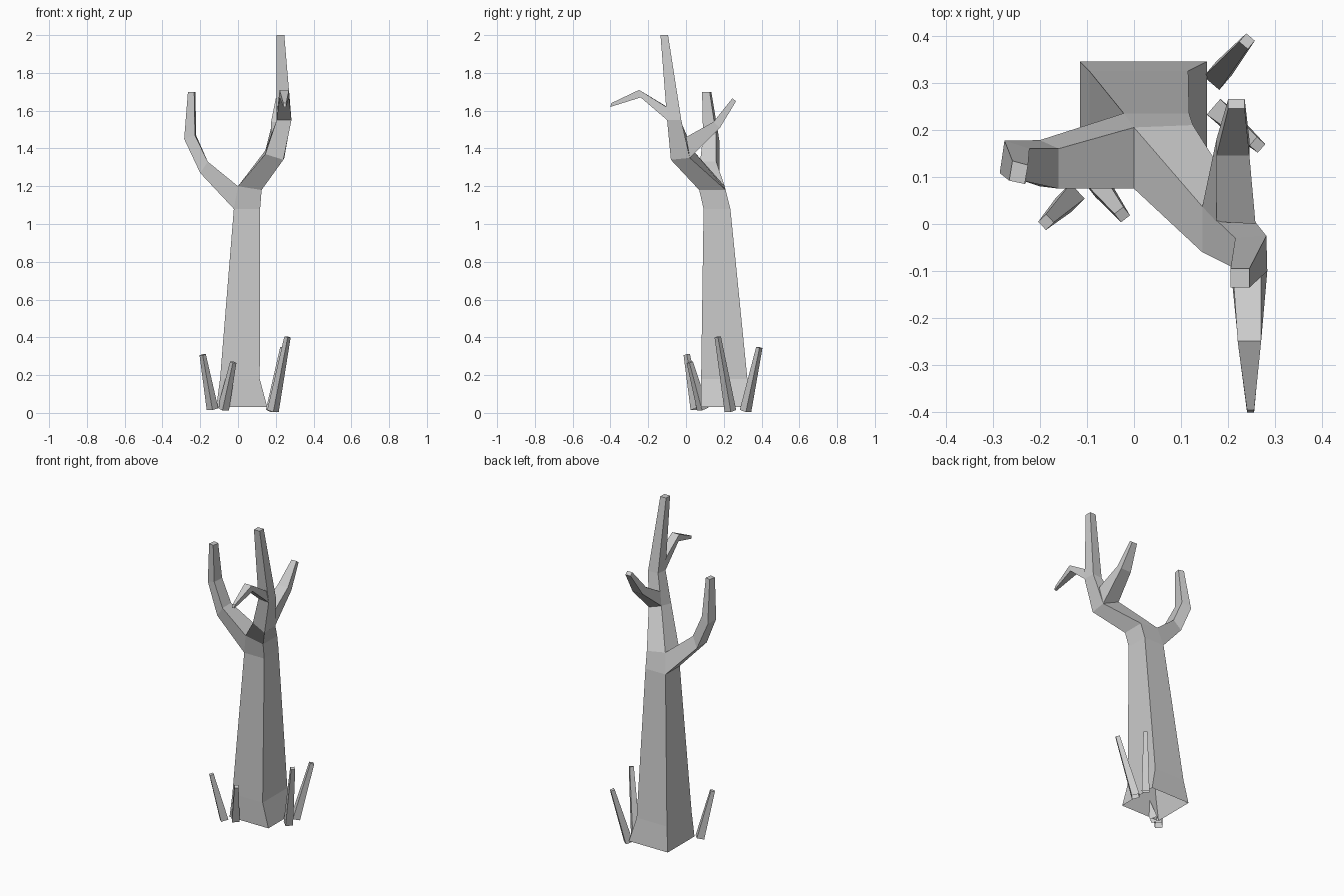
import bpy, bmesh
from mathutils import Vector

cube = bpy.data.objects.get("Cube")
if cube:
    bpy.data.objects.remove(cube, do_unlink=True)

# Single bark colour
bark = bpy.data.materials.new("grey_bark")
bark.use_nodes = True
grey = (0.6, 0.6, 0.6, 1)
bark.diffuse_color = grey
bark.node_tree.nodes["Principled BSDF"].inputs["Base Color"].default_value = grey


def finish(bm, name):
    bmesh.ops.recalc_face_normals(bm, faces=bm.faces)
    mesh = bpy.data.meshes.new(name)
    bm.to_mesh(mesh)
    bm.free()
    mesh.materials.append(bark)
    bpy.context.collection.objects.link(bpy.data.objects.new(name, mesh))


def grow(bm, start, sections):
    """Replace the face on the start ring with a tube through the sections; return all rings."""
    face = bm.faces.get(start)
    if face:
        bm.faces.remove(face)
    rings = [start]
    for pts in sections:
        ring = [bm.verts.new(p) for p in pts]
        prev = rings[-1]
        for i in range(4):
            j = (i + 1) % 4
            bm.faces.new((prev[i], prev[j], ring[j], ring[i]))
        rings.append(ring)
    bm.faces.new(rings[-1])
    return rings


def box(x0, x1, y0, y1, z):
    """Level section: front right, front left, back left, back right."""
    return [(x0, y0, z), (x1, y0, z), (x1, y1, z), (x0, y1, z)]


tree = bmesh.new()

# Trunk: flared foot, long taper, fork
foot = [tree.verts.new(p) for p in box(-.115, .155, .08, .345, .03)]
tree.faces.new(foot)
trunk = grow(tree, foot, [
    box(-.095, .115, .08, .325, .18),
    box(-.022, .117, .093, .235, 1.08),
    [(0, .075, 1.2), (.125, .07, 1.18), (.125, .21, 1.18), (0, .205, 1.2)],
])
neck, fork = trunk[-2], trunk[-1]

# Main limb leaning forward, then up to the top
limb = grow(tree, fork, [
    [(.145, -.06, 1.37), (.24, -.08, 1.34), (.245, .02, 1.35), (.145, .037, 1.39)],
    [(.205, -.09, 1.55), (.283, -.1, 1.55), (.281, -.025, 1.55), (.215, -.03, 1.55)],
    box(.205, .245, -.135, -.095, 2),
])

# Side limb on the model's right
grow(tree, [neck[0], neck[3], fork[3], fork[0]], [
    [(-.2, .08, 1.27), (-.2, .178, 1.27), (-.16, .16, 1.33), (-.16, .075, 1.33)],
    [(-.285, .108, 1.45), (-.275, .177, 1.44), (-.222, .16, 1.47), (-.228, .09, 1.47)],
    [(-.265, .092, 1.7), (-.258, .134, 1.7), (-.225, .125, 1.7), (-.232, .085, 1.7)],
])


def twig(base, sections):
    """Twig made of (x0, x1, low y and z, high y and z) sections."""
    grow(tree, [tree.verts.new(p) for p in base], [
        [(x0, *lo), (x1, *lo), (x1, *hi), (x0, *hi)] for x0, x1, lo, hi in sections])


# Back twig, rooted in the back of the limb
low, high = limb[1], limb[2]
root = [low[3].co, low[2].co, (.258, .0, 1.46), (.175, .005, 1.46)]
twig(root, [(.175, .245, (.18, 1.51), (.145, 1.54)),
            (.2, .235, (.265, 1.65), (.245, 1.665))])

# Front twig, rooted in the front of the limb
root = [high[0].co, high[1].co, (.27, -.104, 1.62), (.21, -.1, 1.62)]
twig(root, [(.22, .27, (-.24, 1.67), (-.248, 1.71)),
            (.24, .255, (-.4, 1.62), (-.395, 1.64))])
finish(tree, "dead_tree")

# Thin tapered shoots around the foot
shoots = {
    "front_right_shoot": ((-.135, .055, .02), (-.187, .004, .308)),
    "front_shoot": ((-.078, .088, .02), (-.025, .02, .268)),
    "back_left_shoot": ((.178, .315, .01), (.24, .388, .346)),
    "left_shoot": ((.185, .235, .01), (.262, .168, .402)),
}
for name, (a, b) in shoots.items():
    a, b = Vector(a), Vector(b)
    axis = (b - a).normalized()
    side = axis.cross((0, 0, 1)).normalized()
    lean = side.cross(axis)

    def section(centre, half):
        return [centre + half * (s * side + t * lean)
                for s, t in ((-1, -1), (1, -1), (1, 1), (-1, 1))]

    bm = bmesh.new()
    end = [bm.verts.new(p) for p in section(a, .022)]
    bm.faces.new(end)
    grow(bm, end, [section(b, .012)])
    finish(bm, name)
